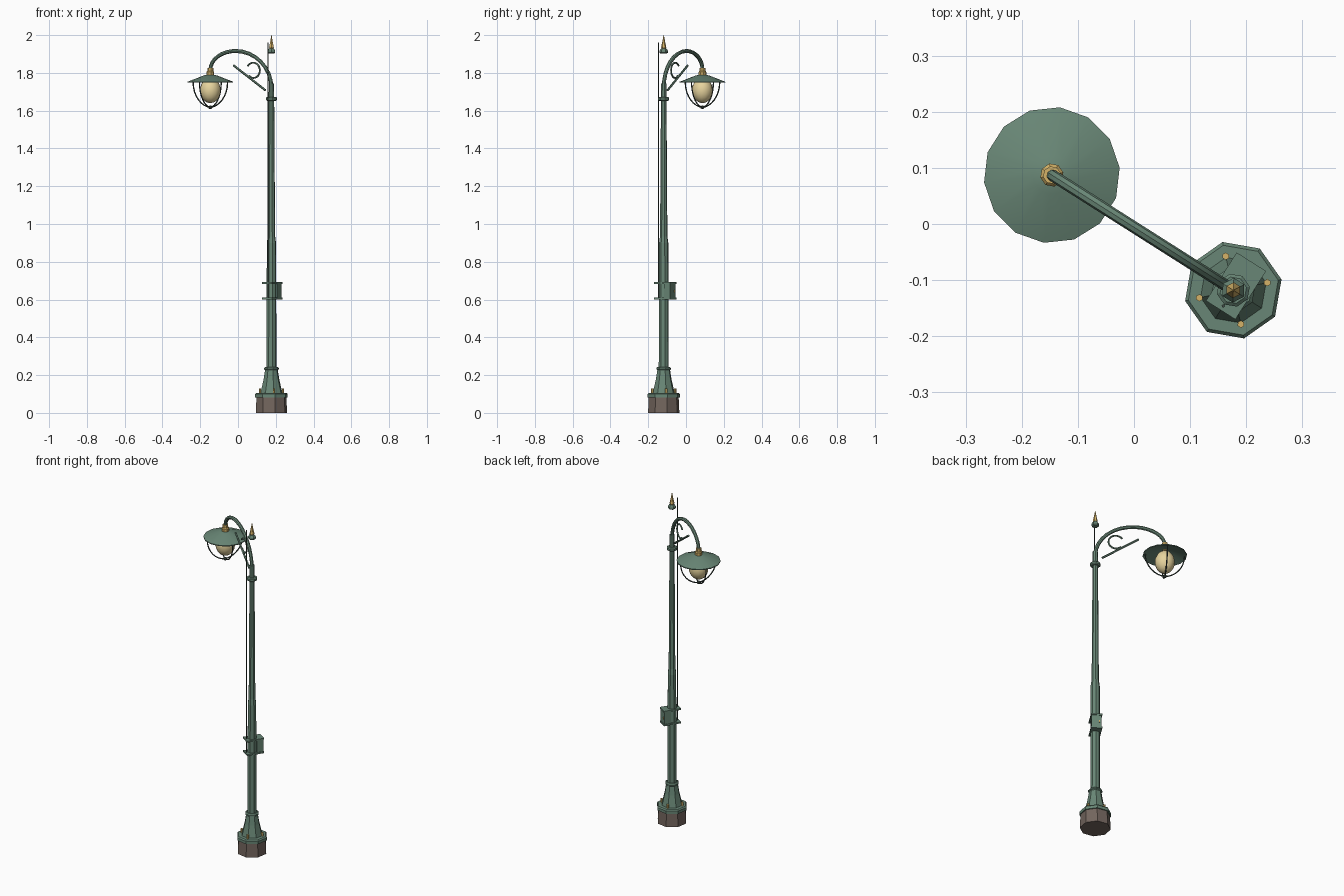
import bpy, bmesh, math
from mathutils import Matrix, Vector

if "Cube" in bpy.data.objects:
    bpy.data.objects.remove(bpy.data.objects["Cube"])

# Local frame: post on the z axis, arm along +X; then turned and moved into place
WORLD = Matrix.Translation((0.177, -0.118, 0)) @ Matrix.Rotation(math.radians(147.6), 4, 'Z')
LAMP_X = 0.383


def material(name, rgb):
    m = bpy.data.materials.new(name)
    m.diffuse_color = (*rgb, 1)
    m.use_nodes = True
    m.node_tree.nodes["Principled BSDF"].inputs["Base Color"].default_value = m.diffuse_color
    return m


GREEN = material("green_paint", (0.14, 0.24, 0.18))
STONE = material("brown_stone", (0.17, 0.13, 0.11))
BRASS = material("brass", (0.66, 0.45, 0.14))
GLASS = material("warm_glass", (0.80, 0.66, 0.34))
DARK = material("dark_iron", (0.045, 0.065, 0.055))


def finish(name, bm, mat, smooth=False):
    bmesh.ops.recalc_face_normals(bm, faces=bm.faces[:])
    me = bpy.data.meshes.new(name)
    bm.to_mesh(me)
    bm.free()
    me.materials.append(mat)
    ob = bpy.data.objects.new(name, me)
    bpy.context.collection.objects.link(ob)
    ob.matrix_world = WORLD
    if smooth:
        bpy.ops.object.select_all(action='DESELECT')
        bpy.context.view_layer.objects.active = ob
        ob.select_set(True)
        bpy.ops.object.shade_smooth_by_angle(angle=math.radians(40))
    return ob


def skin(bm, rings, closed=False):
    """Join rings of vertices with quads; cap the ends unless closed."""
    n = len(rings[0])
    pairs = list(zip(rings, rings[1:]))
    if closed:
        pairs.append((rings[-1], rings[0]))
    for a, b in pairs:
        for i in range(n):
            j = (i + 1) % n
            bm.faces.new((a[i], a[j], b[j], b[i]))
    if not closed:
        bm.faces.new(rings[0])
        bm.faces.new(rings[-1])


def lathe(name, profile, mat, sides=8, at=(0, 0), turn=0.0, closed=False, smooth=False):
    bm = bmesh.new()
    ang = [turn + 2 * math.pi * i / sides for i in range(sides)]
    rings = [[bm.verts.new((at[0] + r * math.cos(a), at[1] + r * math.sin(a), z))
              for a in ang] for r, z in profile]
    skin(bm, rings, closed)
    return finish(name, bm, mat, smooth)


def tube(name, path, radius, mat, sides=8, smooth=True):
    """Round bar along a path lying in an upright plane."""
    pts = [Vector(p) for p in path]
    flat = Vector((pts[-1].x - pts[0].x, pts[-1].y - pts[0].y, 0))
    side = Vector((0, 1, 0)) if flat.length < 1e-4 else Vector((-flat.y, flat.x, 0)).normalized()
    bm = bmesh.new()
    rings = []
    for k, p in enumerate(pts):
        t = (pts[min(k + 1, len(pts) - 1)] - pts[max(k - 1, 0)]).normalized()
        up = t.cross(side)
        rings.append([bm.verts.new(p + radius * (math.cos(a) * side + math.sin(a) * up))
                      for a in (2 * math.pi * i / sides for i in range(sides))])
    skin(bm, rings)
    return finish(name, bm, mat, smooth)


def box(name, lo, hi, mat):
    lo, hi = Vector(lo), Vector(hi)
    bm = bmesh.new()
    bmesh.ops.create_cube(bm, size=1)
    bmesh.ops.scale(bm, vec=hi - lo, verts=bm.verts)
    bmesh.ops.translate(bm, vec=(lo + hi) / 2, verts=bm.verts)
    return finish(name, bm, mat)


# Footing, base plate and flared skirt
lathe("footing", [(0.085, 0), (0.081, 0.084)], STONE)
lathe("base_plate", [(0.088, 0.082), (0.088, 0.099), (0.082, 0.106)], GREEN)
lathe("skirt", [(0.060, 0.105), (0.056, 0.120), (0.043, 0.175), (0.034, 0.230)], GREEN)
lathe("skirt_ring", [(0.034, 0.226), (0.040, 0.231), (0.040, 0.237), (0.034, 0.243)], GREEN)

# Anchor bolts
for i in range(4):
    a = math.radians(45 + 90 * i)
    lathe(f"anchor_bolt_{i + 1}", [(0.0065, 0.104), (0.0065, 0.128)], BRASS, 6,
          (0.062 * math.cos(a), 0.062 * math.sin(a)))

# Post in two stages with a collar near the top
lathe("lower_post", [(0.027, 0.24), (0.025, 0.90), (0.020, 0.935)], GREEN)
lathe("upper_post", [(0.020, 0.93), (0.015, 1.66), (0.014, 1.745)], GREEN)
lathe("top_collar", [(0.024, 1.652), (0.030, 1.657), (0.030, 1.668), (0.024, 1.673)], GREEN)

# Service box, straps and latch
box("service_box", (-0.027, -0.056, 0.606), (0.027, -0.018, 0.685), GREEN)
for nm, z in (("lower_strap", 0.601), ("upper_strap", 0.683)):
    box(nm, (-0.031, -0.060, z), (0.031, 0.042, z + 0.009), GREEN)
box("box_latch", (0.012, -0.060, 0.638), (0.019, -0.054, 0.650), BRASS)

# Cable running up the back of the post
tube("cable", [(0, 0.033, 0.60), (0, 0.033, 1.962)], 0.003, DARK, 6)

# Finial
lathe("finial_cup", [(0.016, 1.902), (0.022, 1.907), (0.022, 1.918), (0.014, 1.930)], GREEN, 6)
lathe("finial_spike", [(0.010, 1.928), (0.014, 1.936), (0.008, 1.962), (0.001, 2.0)], BRASS, 6)

# Curved arm: two quarter ellipses meeting at the crest
quarter = [math.pi / 2 * i / 8 for i in range(9)]
arm = [(0.225 - 0.225 * math.cos(t), 0, 1.72 + 0.196 * math.sin(t)) for t in quarter]
arm += [(0.225 + (LAMP_X - 0.225) * math.sin(t), 0, 1.816 + 0.10 * math.cos(t)) for t in quarter[1:]]
tube("curved_arm", arm, 0.0105, GREEN)

# Brace and scroll under the arm
tube("arm_brace", [(0.038, 0, 1.708), (0.238, 0, 1.840)], 0.006, GREEN, 6)
scroll = []
for i in range(19):
    a = math.radians(35 + 280 * i / 18)
    r = 0.043 - 0.005 * i / 18
    scroll.append((0.113 + r * math.cos(a), 0, 1.812 + r * math.sin(a)))
tube("arm_scroll", scroll, 0.005, GREEN, 6)

# Lamp head: neck, hollow shade and globe
HEAD = (LAMP_X, 0)
lathe("lamp_neck", [(0.021, 1.785), (0.021, 1.805), (0.016, 1.811), (0.016, 1.827)], BRASS, 8, HEAD)
lathe("lamp_shade", [(0.012, 1.790), (0.034, 1.787), (0.1215, 1.753), (0.1215, 1.748),
                     (0.034, 1.781), (0.012, 1.784)], GREEN, 14, HEAD,
      turn=math.pi / 14, closed=True, smooth=True)
globe = []
for i in range(11):
    t = math.pi * (0.02 + 0.96 * i / 10)
    r, c = math.sin(t), math.cos(t)
    globe.append((0.055 * r, 1.708 + (0.067 if c > 0 else 0.068) * c))
lathe("globe", globe, GLASS, 14, HEAD, smooth=True)

# Wire cage
for k in range(4):
    a = math.pi / 2 * k
    path = []
    for i in range(9):
        t = math.pi / 2 * i / 8
        r = 0.108 * math.cos(t) ** 1.1 if i < 8 else 0.0
        path.append((LAMP_X + r * math.cos(a), r * math.sin(a), 1.750 - 0.132 * math.sin(t)))
    tube(f"cage_wire_{k + 1}", path, 0.0035, DARK, 6)
lathe("cage_knob", [(0.005, 1.609), (0.011, 1.614), (0.011, 1.621), (0.005, 1.627)], DARK, 8, HEAD)
